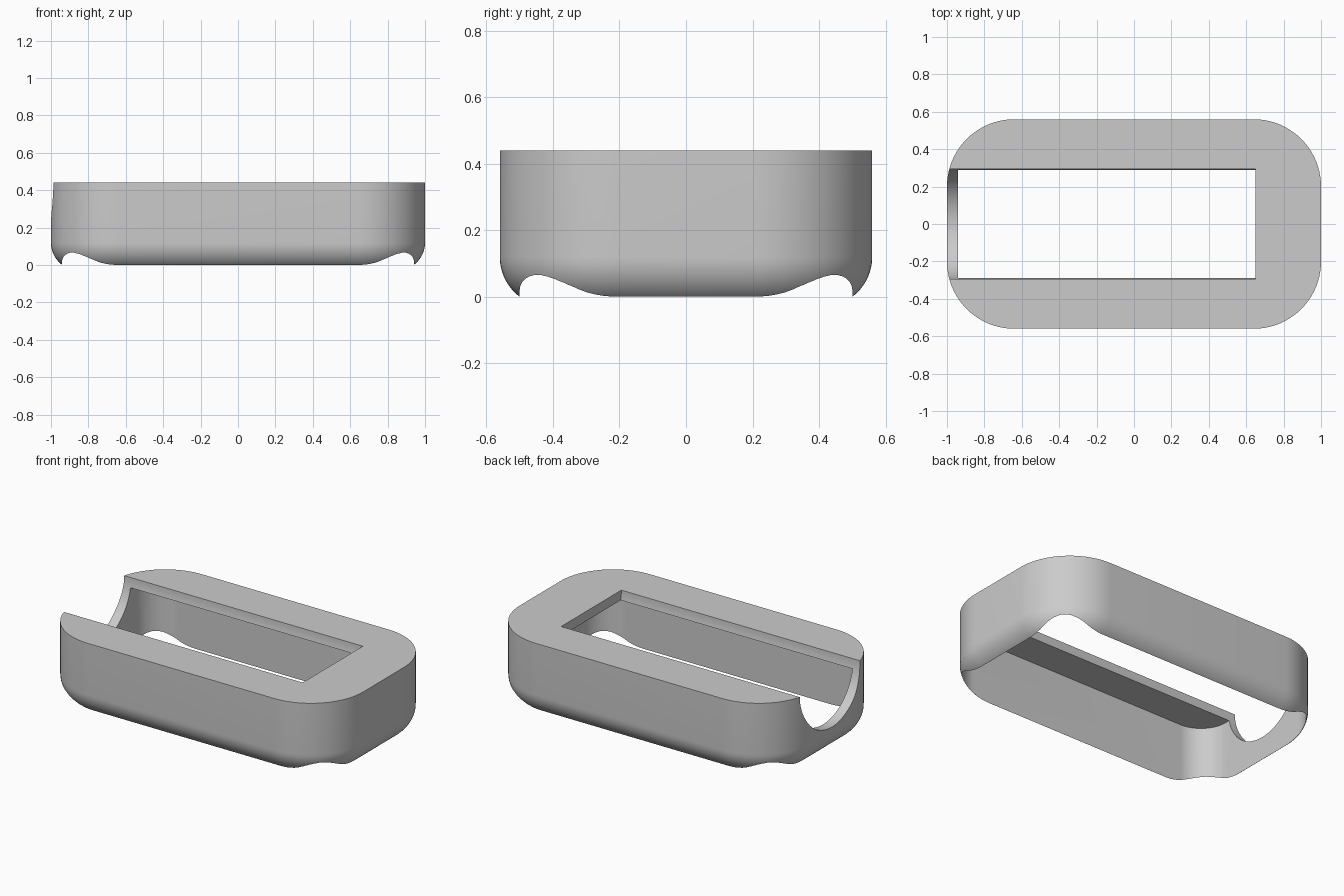
import bpy
import bmesh
from math import sin, cos, pi, sqrt

cube = bpy.data.objects.get("Cube")
if cube:
    bpy.data.objects.remove(cube, do_unlink=True)

HALF_X, HALF_Y, HEIGHT = 1.0, 0.56, 0.44
CORNER, WALL, ROOF = 0.36, 0.06, 0.06
FILLET, FILLET_TOP = 0.15, 0.12
SLOT_RADIUS, SLOT_END = 0.295, 0.65


def rounded_rect(hx, hy, radius, steps=20):
    """Outline of a rounded rectangle, counter-clockwise."""
    points = []
    for k, (sx, sy) in enumerate([(1, 1), (-1, 1), (-1, -1), (1, -1)]):
        for i in range(steps + 1):
            a = (k + i / steps) * pi / 2
            points.append((sx * (hx - radius) + radius * cos(a),
                           sy * (hy - radius) + radius * sin(a)))
    return points


def loft(name, rings):
    """Closed solid through matching rings of 3D points."""
    bm = bmesh.new()
    loops = [[bm.verts.new(p) for p in ring] for ring in rings]
    for low, high in zip(loops, loops[1:]):
        for i in range(len(low)):
            j = (i + 1) % len(low)
            bm.faces.new((low[i], low[j], high[j], high[i]))
    bm.faces.new(loops[0][::-1])
    bm.faces.new(loops[-1])
    bmesh.ops.recalc_face_normals(bm, faces=bm.faces)
    mesh = bpy.data.meshes.new(name)
    bm.to_mesh(mesh)
    bm.free()
    obj = bpy.data.objects.new(name, mesh)
    bpy.context.collection.objects.link(obj)
    return obj


def body_ring(inset, z):
    outline = rounded_rect(HALF_X - inset, HALF_Y - inset, CORNER - inset)
    return [(x, y, z) for x, y in outline]


# Outer body with a rounded lower edge
rings = []
for i in range(17):
    a = (1 - i / 16) * pi / 2
    rings.append(body_ring(FILLET * (1 - cos(a)), FILLET_TOP - FILLET * sin(a)))
rings.append(body_ring(0, HEIGHT))
shell = loft("cover_shell", rings)

# Cavity open at the bottom, with tighter corners that bite into the rounded edge
inner = rounded_rect(HALF_X - WALL, HALF_Y - WALL, 0.18)
cavity = loft("cavity_cutter",
              [[(x, y, z) for x, y in inner] for z in (-0.3, HEIGHT - ROOF)])

# Round-bottomed slot through the roof and one end wall
arc = [(SLOT_RADIUS * cos(pi + pi * i / 48), HEIGHT + SLOT_RADIUS * sin(pi + pi * i / 48))
       for i in range(49)]
section = arc + [(SLOT_RADIUS, 0.7), (-SLOT_RADIUS, 0.7)]
slot = loft("slot_cutter",
            [[(x, y, z) for y, z in section] for x in (-1.3, SLOT_END)])

bpy.context.view_layer.objects.active = shell
for cutter in (cavity, slot):
    cutter.hide_render = True
    mod = shell.modifiers.new(cutter.name, "BOOLEAN")
    mod.operation = "DIFFERENCE"
    mod.solver = "EXACT"
    mod.object = cutter
    bpy.ops.object.modifier_apply(modifier=mod.name)
    bpy.data.objects.remove(cutter, do_unlink=True)

# Plain grey finish
grey = bpy.data.materials.new("plain_grey")
grey.use_nodes = True
colour = (0.6, 0.6, 0.6, 1)
grey.diffuse_color = colour
grey.node_tree.nodes["Principled BSDF"].inputs["Base Color"].default_value = colour
shell.data.materials.clear()
shell.data.materials.append(grey)

bpy.ops.object.select_all(action="DESELECT")
shell.select_set(True)
bpy.ops.object.shade_smooth_by_angle(angle=pi / 6)
